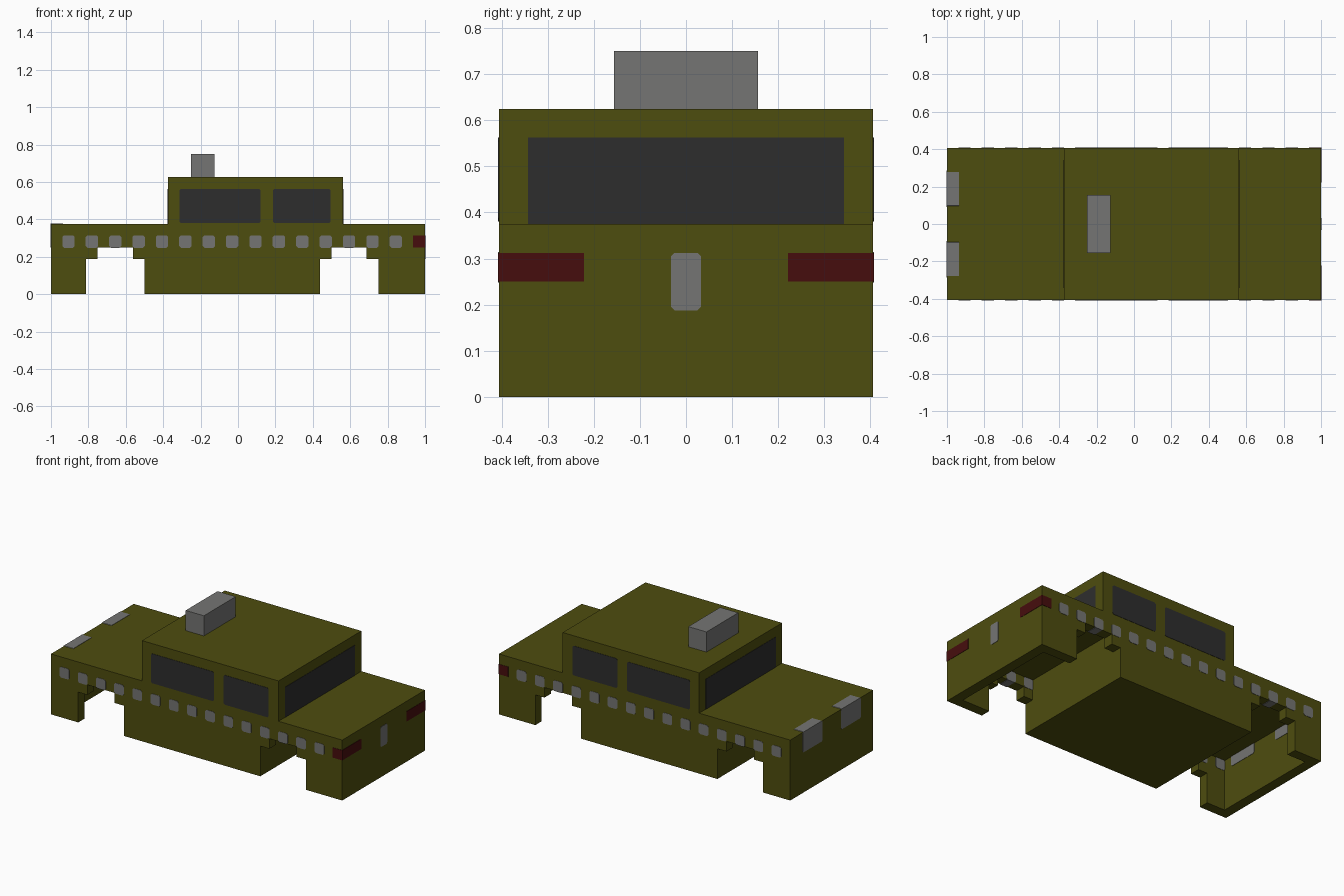
import bpy, bmesh
from mathutils import Vector

if "Cube" in bpy.data.objects:
    bpy.data.objects.remove(bpy.data.objects["Cube"])

U = 1 / 16          # block size used throughout the model
W = 6.5 * U         # half width of the car
E = 0.002           # how far painted plates stand proud


def material(name, rgb):
    m = bpy.data.materials.new(name)
    m.diffuse_color = (*rgb, 1)
    m.use_nodes = True
    m.node_tree.nodes["Principled BSDF"].inputs["Base Color"].default_value = m.diffuse_color
    return m


OLIVE = material("olive paint", (0.076, 0.074, 0.0045))
GREY = material("light grey", (0.178, 0.178, 0.172))
GLASS = material("dark glass", (0.027, 0.027, 0.027))
RED = material("dark red", (0.062, 0.004, 0.004))


def prism(name, pts, axis, lo, hi, mat):
    """Extrude a 2D outline along an axis from lo to hi."""
    bm = bmesh.new()

    def place(p):
        v = list(p)
        v.insert(axis, lo)
        return bm.verts.new(v)
    face = bm.faces.new([place(p) for p in pts])
    out = bmesh.ops.extrude_face_region(bm, geom=[face])
    step = Vector((0, 0, 0))
    step[axis] = hi - lo
    bmesh.ops.translate(bm, vec=step, verts=[g for g in out["geom"] if isinstance(g, bmesh.types.BMVert)])
    bmesh.ops.recalc_face_normals(bm, faces=bm.faces)
    me = bpy.data.meshes.new(name)
    bm.to_mesh(me)
    bm.free()
    me.materials.append(mat)
    ob = bpy.data.objects.new(name, me)
    bpy.context.collection.objects.link(ob)
    return ob


def panel(name, a, b, axis, lo, hi, mat, c=0.0):
    """Rectangle a (min,max) by b (min,max) with clipped corners, extruded."""
    (a0, a1), (b0, b1) = a, b
    if c:
        pts = [(a0 + c, b0), (a1 - c, b0), (a1, b0 + c), (a1, b1 - c),
               (a1 - c, b1), (a0 + c, b1), (a0, b1 - c), (a0, b0 + c)]
    else:
        pts = [(a0, b0), (a1, b0), (a1, b1), (a0, b1)]
    return prism(name, pts, axis, lo, hi, mat)


# Body: side profile with cabin and stepped wheel arches, in block units
profile = [(-16, 0), (-13, 0), (-13, 3), (-12, 3), (-12, 4), (-9, 4), (-9, 3), (-8, 3), (-8, 0),
           (7, 0), (7, 3), (8, 3), (8, 4), (11, 4), (11, 3), (12, 3), (12, 0), (16, 0),
           (16, 6), (9, 6), (9, 10), (-6, 10), (-6, 6), (-16, 6)]
body = prism("car_body", [(x * U, z * U) for x, z in profile], 1, -W, W, OLIVE)

# Hollow wheel bays, leaving walls one block thick
cutters = []
for x0, x1 in ((-15, -8), (7, 15)):
    cut = panel("wheel_bay_cutter", (x0 * U, x1 * U), (-W + U, W - U), 2, -0.1, 5 * U, OLIVE)
    cut.hide_render = True
    cutters.append(cut)
    mod = body.modifiers.new("wheel bay", "BOOLEAN")
    mod.operation = "DIFFERENCE"
    mod.solver = "EXACT"
    mod.object = cut
bpy.context.view_layer.update()
baked = bpy.data.meshes.new_from_object(body.evaluated_get(bpy.context.evaluated_depsgraph_get()))
body.modifiers.clear()
body.data = baked
for cut in cutters:
    bpy.data.objects.remove(cut)

# Box on the roof
panel("roof_box", (-4 * U, -2 * U), (-2.5 * U, 2.5 * U), 2, 10 * U, 12 * U, GREY)

for s in (-1, 1):
    side = "front" if s < 0 else "back"
    # Row of side studs running through the wall
    y_in, y_out = s * (W - U - E), s * (W + E)
    for i in range(15):
        x = (-14.5 + 2 * i) * U
        panel(f"{side}_stud_{i}", (x - 0.033, x + 0.033), (4 * U - E, 5 * U + E), 1, y_in, y_out, GREY, 0.009)

    # Side windows
    for n, span in (("large", (-0.313, 0.12)), ("small", (0.186, 0.495))):
        panel(f"{side}_{n}_window", span, (0.38, 0.563), 1, s * (W - E), s * (W + E), GLASS, 0.008)

    # Tail lights wrapping round the corner
    lamp_y = sorted((s * 3.55 * U, s * (W + E)))
    panel(f"{side}_tail_light", lamp_y, (4 * U, 5 * U), 0, 15 * U - E, 1 + E, RED)

    # Headlights wrapping over the top edge
    head_y = sorted((s * 0.09, s * 0.285))
    panel(f"{side}_headlight", head_y, (4 * U, 6 * U + E), 0, -1 - E, -15 * U + E, GREY, 0.008)

# Windscreen and rear window
for name, x in (("windscreen", -6 * U), ("rear_window", 9 * U)):
    panel(name, (-0.343, 0.343), (6 * U, 9 * U), 0, x - E, x + E, GLASS)

# Plate on the tail
panel("tail_plate", (-0.033, 0.033), (3 * U, 5 * U), 0, 1 - E, 1 + E, GREY, 0.008)
